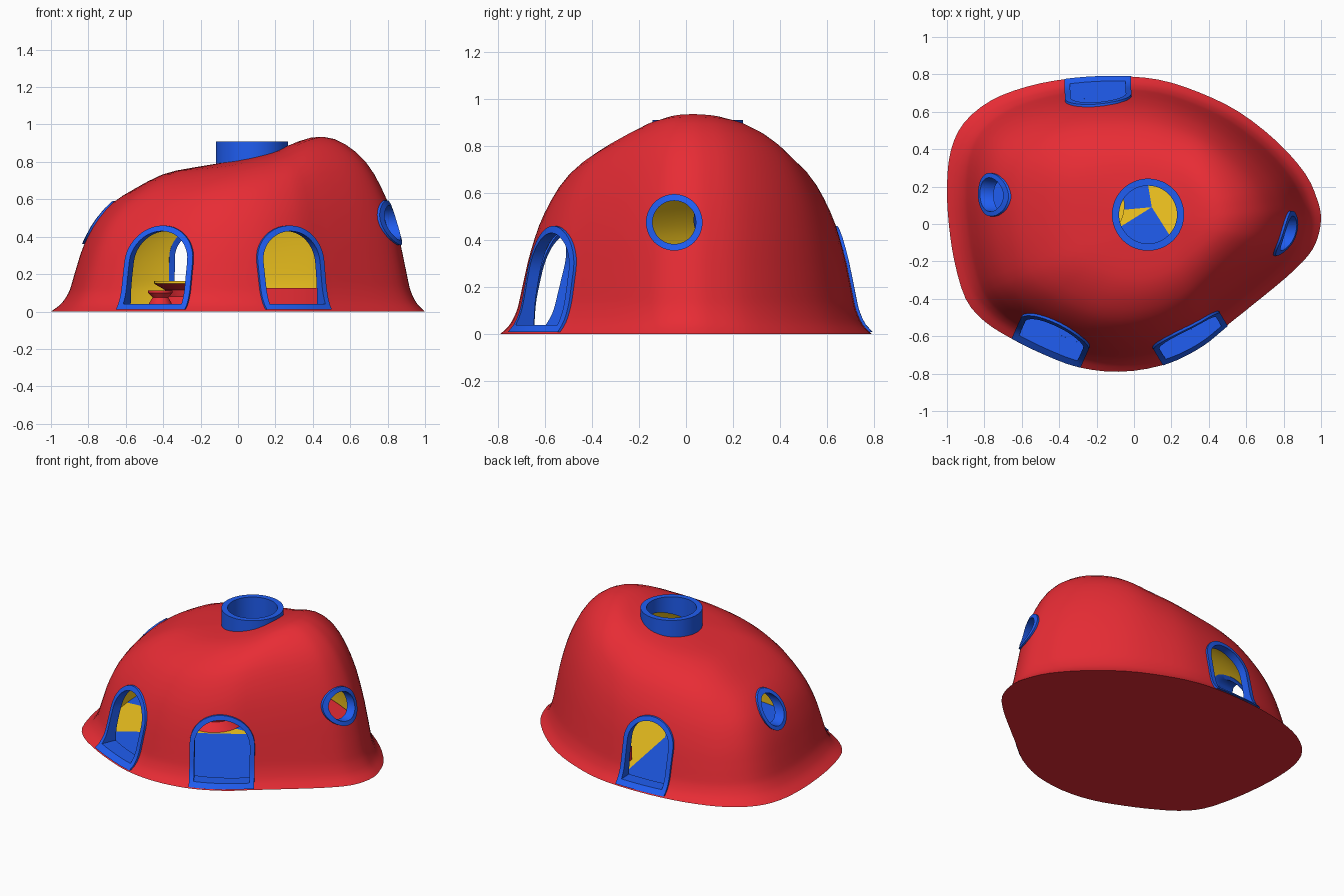
import bpy, bmesh, math
from mathutils import Vector
from mathutils.bvhtree import BVHTree

if "Cube" in bpy.data.objects:
    bpy.data.objects.remove(bpy.data.objects["Cube"])


def material(name, rgb):
    m = bpy.data.materials.new(name)
    m.diffuse_color = (*rgb, 1)
    m.use_nodes = True
    m.node_tree.nodes["Principled BSDF"].inputs["Base Color"].default_value = m.diffuse_color
    return m


RED = material("red", (0.8, 0.025, 0.035))
BLUE = material("blue", (0.014, 0.11, 0.88))
YELLOW = material("yellow", (0.95, 0.6, 0.015))


def add_object(name, verts, faces, mats, smooth=True, inverted=(), indices=None):
    bm = bmesh.new()
    vs = [bm.verts.new(v) for v in verts]
    fs = [bm.faces.new([vs[i] for i in f]) for f in faces]
    for i, f in enumerate(fs):
        f.material_index = indices[i] if indices else 0
    bmesh.ops.recalc_face_normals(bm, faces=fs)
    bmesh.ops.reverse_faces(bm, faces=[fs[i] for i in inverted])
    me = bpy.data.meshes.new(name)
    bm.to_mesh(me)
    bm.free()
    for m in mats:
        me.materials.append(m)
    ob = bpy.data.objects.new(name, me)
    bpy.context.collection.objects.link(ob)
    if smooth:
        smooth_object(ob)
    return ob


def smooth_object(ob):
    bpy.ops.object.select_all(action='DESELECT')
    ob.select_set(True)
    bpy.context.view_layer.objects.active = ob
    bpy.ops.object.shade_smooth_by_angle(angle=math.radians(40))


def catmull(a, b, c, d, t):
    return 0.5 * (2*b + (c - a)*t + (2*a - 5*b + 4*c - d)*t*t + (3*b - a - 3*c + d)*t**3)


def spline(pts, n, closed=False):
    pts = [Vector(p) for p in pts]
    k, out = len(pts), []
    pick = (lambda i: pts[i % k]) if closed else (lambda i: pts[max(0, min(k - 1, i))])
    for i in range(k if closed else k - 1):
        out += [catmull(pick(i-1), pick(i), pick(i+1), pick(i+2), j / n) for j in range(n)]
    return out if closed else out + [pts[-1]]


# egg-shaped footprint, crown height along x, wall profiles (spread, height)
CENTRE = Vector((0.1, 0.03))
PLAN = [(-1, .2), (-.98, .39), (-.91, .54), (-.765, .66), (-.57, .735), (-.35, .777), (-.1, .79),
        (.13, .772), (.345, .705), (.56, .6), (.765, .44), (.915, .27), (.98, .13), (1, .03),
        (.98, -.08), (.93, -.17), (.82, -.28), (.65, -.42), (.5, -.54), (.35, -.66), (.15, -.755),
        (-.08, -.79), (-.3, -.765), (-.5, -.69), (-.66, -.61), (-.8, -.52), (-.9, -.4), (-.96, -.2), (-.99, 0)]
CROWN = [.85, .80, .755, .775, .79, .815, .865, .955, .98, .95, .90]
OUTER = [(1, 0), (.95, .05), (.915, .12), (.897, .19), (.88, .27), (.84, .44), (.77, .635),
         (.65, .82), (.46, .945), (.25, .985), (0, 1)]
INNER = [(.865, 0), (.86, .1), (.848, .2), (.802, .42), (.735, .62), (.617, .81), (.435, .94), (.23, .985), (0, 1)]
FLOOR = 0.032
RING = spline(PLAN, 3, True)
N = len(RING)


def crown(x):
    f = max(0, min(9.999, (x + 1) * 5))
    i = int(f)
    g = lambda j: CROWN[max(0, min(10, j))]
    return catmull(g(i-1), g(i), g(i+1), g(i+2), f - i)


def dome(profile, base, drop):
    verts, faces = [], []
    rows = spline(profile, 3)[:-1]
    for s, h in rows:
        for p in RING:
            q = CENTRE + (p - CENTRE) * s
            verts.append(Vector((q.x, q.y, base + max(0, h) * (crown(q.x) - drop - base))))
    for r in range(len(rows) - 1):
        for i in range(N):
            j = (i + 1) % N
            faces.append((r*N + i, r*N + j, (r+1)*N + j, (r+1)*N + i))
    top = len(verts)
    verts.append(Vector((CENTRE.x, CENTRE.y, crown(CENTRE.x) - drop)))
    faces += [(top - N + i, top - N + (i + 1) % N, top) for i in range(N)]
    return verts, faces


# hollow shell: red outside, yellow inside, blue and yellow floor
ov, of = dome(OUTER, 0, 0)
iv, inf = dome(INNER, FLOOR, 0.045)
outer_tree = BVHTree.FromPolygons(ov, of)
inner_tree = BVHTree.FromPolygons(iv, inf)
k = len(ov)
verts = ov + iv + [Vector((.095, .09, FLOOR))]
faces = of + [tuple(range(N))]
indices = [0] * len(faces)
start = len(faces)
faces += [tuple(i + k for i in f) for f in inf]
indices += [1] * len(inf)
for i in range(N):
    j = (i + 1) % N
    mid = (iv[i] + iv[j]) / 2
    a = math.degrees(math.atan2(mid.y - .09, mid.x - .095)) % 360
    faces.append((k + i, k + j, len(verts) - 1))
    indices.append(2 if 97 < a < 187 or 212 < a < 302 else 1)
shell = add_object("dome_shell", verts, faces, [RED, YELLOW, BLUE], False,
                   range(start, len(faces)), indices)


def line(a, b, n):
    return [(a[0] + (b[0]-a[0])*i/n, a[1] + (b[1]-a[1])*i/n) for i in range(n)]


def arch(w, low, top):
    spring = top - 0.19 * w / 0.2
    arc = [(w * math.cos(math.pi*i/20), spring + (top - spring) * math.sin(math.pi*i/20)) for i in range(21)]
    return line((-w, low), (w, low), 10) + line((w, low), (w, spring), 10) + arc[:-1] + \
        line((-w, spring), (-w, low), 10)


def circle(r):
    return [(r * math.cos(math.tau*i/48), r * math.sin(math.tau*i/48)) for i in range(48)]


def opening(name, origin, n, up, outer, inner, flat_top=None):
    """Cut a hole in the shell and line it with a frame that follows the wall."""
    o, n, up = Vector(origin), Vector(n).normalized(), Vector(up)
    u = up.cross(n)

    def depth(tree, p):
        q = p.copy()
        if flat_top is None:
            q.z = max(q.z, 0.045 if tree is inner_tree else 0.008)
        hit = tree.ray_cast(q + n * 3, -n)[0]
        return (hit - q).dot(n)

    place = lambda loop: [o + u*a + up*b for a, b in loop]
    po, pi = place(outer), place(inner)
    front = lambda p: p + n * ((flat_top - p.z) if flat_top else depth(outer_tree, p) + 0.013)
    back = lambda p: p + n * (depth(inner_tree, p) - 0.008)
    rings = [[back(p) for p in po], [front(p) for p in po], [front(p) for p in pi], [back(p) for p in pi]]
    m = len(po)
    fs = [(r*m + i, r*m + (i+1) % m, (r+1) % 4*m + (i+1) % m, (r+1) % 4*m + i)
          for r in range(4) for i in range(m)]
    add_object(name, sum(rings, []), fs, [BLUE])
    # cutter slightly larger than the clear opening
    cut = [a.lerp(b, 0.15) for a, b in zip(pi, po)]
    ds = [depth(outer_tree, p) for p in cut]
    cv = [p + n*(min(ds) - 0.2) for p in cut] + [p + n*(max(ds) + 0.2) for p in cut]
    cf = [tuple(range(m)), tuple(range(m, 2*m))] + [(i, (i+1) % m, m + (i+1) % m, m + i) for i in range(m)]
    cutter = add_object("cutter", cv, cf, [], False)
    cutter.hide_render = True
    mod = shell.modifiers.new("cut", 'BOOLEAN')
    mod.operation, mod.solver, mod.object = 'DIFFERENCE', 'EXACT', cutter
    bpy.context.view_layer.objects.active = shell
    bpy.ops.object.modifier_apply(modifier=mod.name)
    bpy.data.objects.remove(cutter)


def heading(deg):
    return (math.cos(math.radians(deg)), math.sin(math.radians(deg)), 0)


# three arched doorways
for name, x, y, az, w in [("front_left_door_frame", -.47, -.69, -114, .2),
                          ("front_right_door_frame", .325, -.645, -59, .203),
                          ("back_door_frame", -.195, .78, 92, .178)]:
    opening(name, (x, y, 0), heading(az), (0, 0, 1), arch(w, .01, .46), arch(w - .03, .04, .43))

# two round windows and the roof light
opening("right_window_frame", (.82, -.05, .475), heading(0), (0, 0, 1), circle(.12), circle(.092))
opening("left_window_frame", (-.75, .155, .475), heading(174), (0, 0, 1), circle(.115), circle(.09))
opening("roof_light_ring", (.075, .05, 0), (0, 0, 1), (0, 1, 0), circle(.193), circle(.155), 0.91)
smooth_object(shell)


def lathe(name, x, y, profile, mat, n=32):
    vs = [(x + r*math.cos(math.tau*i/n), y + r*math.sin(math.tau*i/n), z) for r, z in profile for i in range(n)]
    m = len(profile)
    fs = [(r*n + i, r*n + (i+1) % n, (r+1)*n + (i+1) % n, (r+1)*n + i) for r in range(m-1) for i in range(n)]
    add_object(name, vs, fs + [tuple(range(n)), tuple(range((m-1)*n, m*n))], [mat])


# waisted stool and table inside
lathe("stool", -.415, -.25, [(.06, FLOOR), (.06, .045), (.042, .075), (.065, .1), (.065, .113)], RED)
lathe("table_base", -.25, .1, [(.18, FLOOR), (.13, .08), (.14, .115), (.2, .15)], RED)
lathe("table_top", -.25, .1, [(.2, .15), (.2, .162)], YELLOW)

# bench following the back right wall
arc = RING[20:30]
bv = [(*(CENTRE + (p - CENTRE) * s), z) for p in arc for s, z in
      [(.6, .03), (.84, .03), (.84, .125), (.6, .125)]]
bf = [(4*i + a, 4*i + (a+1) % 4, 4*i + 4 + (a+1) % 4, 4*i + 4 + a) for i in range(len(arc) - 1) for a in range(4)]
add_object("wall_bench", bv, bf + [(0, 1, 2, 3), tuple(range(len(bv) - 4, len(bv)))], [RED])
